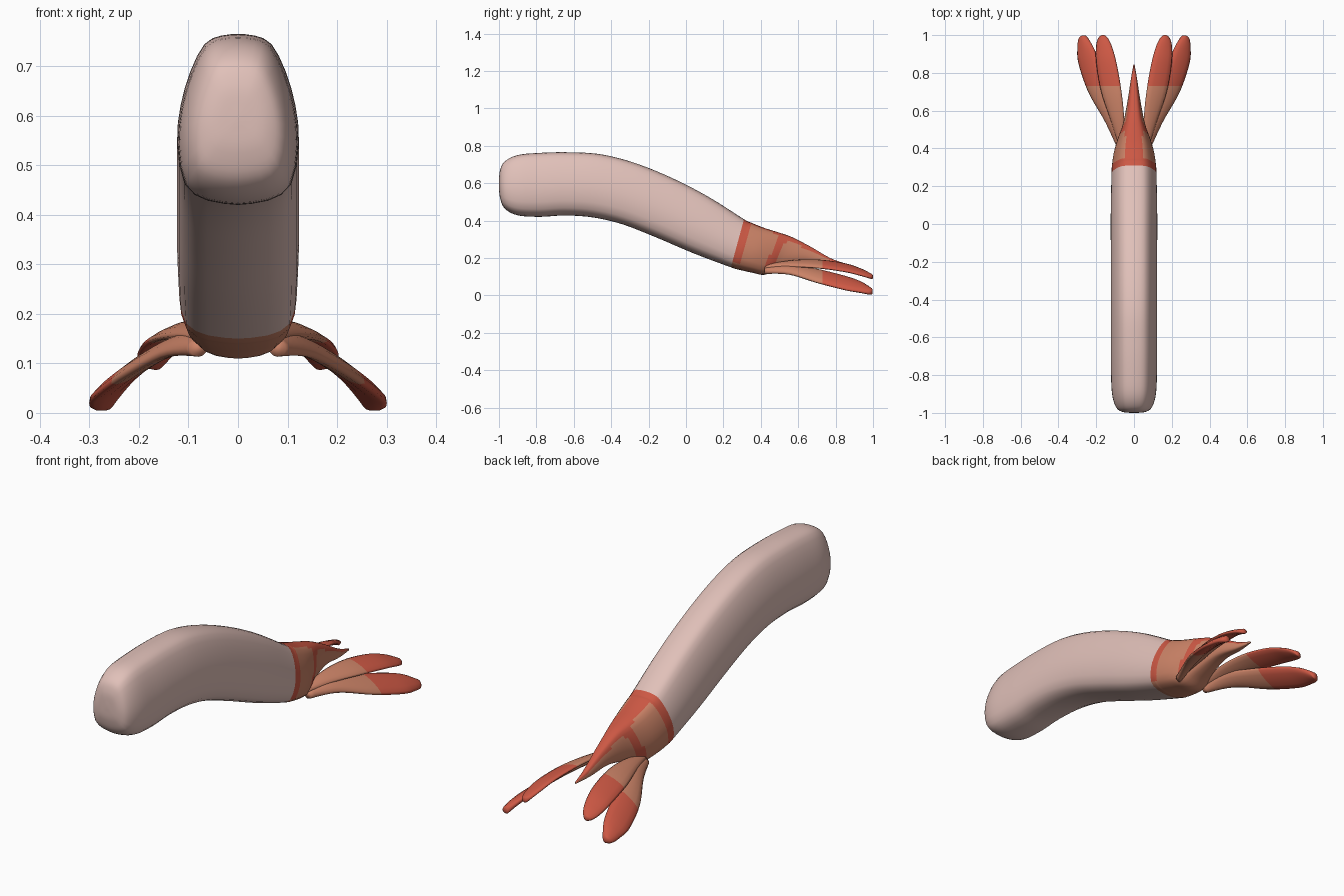
import bpy, bmesh, math

if "Cube" in bpy.data.objects:
    bpy.data.objects.remove(bpy.data.objects["Cube"])


def material(name, rgb):
    m = bpy.data.materials.new(name)
    m.diffuse_color = (*rgb, 1)
    m.use_nodes = True
    m.node_tree.nodes["Principled BSDF"].inputs["Base Color"].default_value = m.diffuse_color
    return m


MATS = [material("pale pink flesh", (0.75, 0.53, 0.485)),
        material("tan shell", (0.60, 0.227, 0.136)),
        material("red shell", (0.61, 0.098, 0.058))]
PINK, TAN, RED = 0, 1, 2


def smooth(points, n):
    """Catmull-Rom curve through tuples, n steps per span."""
    p = [points[0]] + points + [points[-1]]
    out = []
    for i in range(1, len(p) - 2):
        for k in range(n):
            t = k / n
            out.append(tuple(
                0.5 * (2 * b + (c - a) * t + (2 * a - 5 * b + 4 * c - d) * t * t
                       + (3 * b - a - 3 * c + d) * t ** 3)
                for a, b, c, d in zip(*p[i - 1:i + 3])))
    return out + [points[-1]]


def loft(name, rings, paint):
    """Skin the rings, close both ends, colour faces by paint(row, centre, normal)."""
    bm = bmesh.new()
    row_of = bm.faces.layers.int.new("row")
    vr = [[bm.verts.new(c) for c in r] for r in rings]
    n = len(rings[0])
    for k in range(len(vr) - 1):
        for i in range(n):
            j = (i + 1) % n
            f = bm.faces.new((vr[k][i], vr[k][j], vr[k + 1][j], vr[k + 1][i]))
            f[row_of] = k
    for r, k in ((vr[0], 0), (vr[-1], len(vr) - 2)):
        f = bm.faces.new(r)
        f[row_of] = k
    bmesh.ops.recalc_face_normals(bm, faces=bm.faces)
    for f in bm.faces:
        f.smooth = True
        f.material_index = paint(f[row_of], f.calc_center_median(), f.normal)
    bm.faces.layers.int.remove(row_of)
    me = bpy.data.meshes.new(name)
    bm.to_mesh(me)
    bm.free()
    for m in MATS:
        me.materials.append(m)
    ob = bpy.data.objects.new(name, me)
    bpy.context.collection.objects.link(ob)
    return ob


# Body cross-section: (half width, height fraction), narrow top and broad base
half = smooth([(0, 1), (0.28, 0.99), (0.55, 0.94), (0.78, 0.78), (0.94, 0.58),
               (1, 0.36), (0.88, 0.12), (0.5, 0.025), (0, 0)], 2)
section = half + [(-w, v) for w, v in half[-2:0:-1]]

# Body stations: top y, top z, bottom y, bottom z, half width
flesh = [(-1.0, 0.605, -1.0, 0.585, 0.008), (-0.995, 0.665, -0.995, 0.525, 0.06),
         (-0.97, 0.715, -0.97, 0.465, 0.095), (-0.90, 0.75, -0.90, 0.428, 0.116),
         (-0.78, 0.762, -0.78, 0.42, 0.122), (-0.63, 0.765, -0.65, 0.427, 0.123),
         (-0.46, 0.755, -0.50, 0.417, 0.123), (-0.28, 0.71, -0.34, 0.38, 0.123),
         (-0.08, 0.63, -0.16, 0.31, 0.123), (0.12, 0.527, 0.04, 0.225, 0.123),
         (0.31, 0.407, 0.24, 0.15, 0.119)]
shell = [(0.35, 0.388, 0.28, 0.138, 0.117), (0.42, 0.36, 0.35, 0.122, 0.107),
         (0.50, 0.335, 0.42, 0.11, 0.085), (0.57, 0.31, 0.49, 0.14, 0.06),
         (0.67, 0.258, 0.62, 0.175, 0.036), (0.77, 0.20, 0.75, 0.165, 0.018),
         (0.845, 0.172, 0.845, 0.164, 0.003)]
STEPS = 5
rings = [[(w * s, by + (ty - by) * v, bz + (tz - bz) * v) for s, v in section]
         for ty, tz, by, bz, w in smooth(flesh + shell, STEPS)]


def paint_body(row, c, n):
    if row < STEPS * (len(flesh) - 1):
        return PINK
    slant = c.y - 0.5 * (c.z - 0.12)
    if row < STEPS * len(flesh):                 # red ring behind the flesh
        return TAN if n.z < -0.6 else RED
    if n.z > 0.3 and (abs(c.x) < 0.045 or slant > 0.40):   # red back and spike
        return RED
    return RED if 0.40 < slant < 0.45 and n.z > -0.5 else TAN


loft("body_and_tail_spike", rings, paint_body)

# Tail fins: centre x, y, z and half width
inner = [(0.07, 0.42, 0.15, 0.012), (0.088, 0.55, 0.168, 0.036),
         (0.12, 0.70, 0.168, 0.054), (0.146, 0.85, 0.148, 0.054),
         (0.159, 0.94, 0.122, 0.042), (0.164, 0.985, 0.104, 0.025),
         (0.164, 1.0, 0.098, 0.006)]
outer = [(0.08, 0.42, 0.13, 0.014), (0.122, 0.55, 0.138, 0.036),
         (0.188, 0.70, 0.104, 0.055), (0.238, 0.85, 0.066, 0.056),
         (0.256, 0.93, 0.045, 0.044), (0.267, 0.98, 0.026, 0.026),
         (0.266, 0.998, 0.02, 0.008)]


def fin(name, stations, side, slope, thick, edge):
    rings = []
    for x, y, z, w in smooth(stations, 5):
        t = min(thick, w)
        ring = []
        for i in range(12):
            a = math.tau * i / 12
            u, v = w * math.cos(a), t * math.sin(a)
            ring.append((side * (x + u + v * slope), y, z - slope * u + v))
        rings.append(ring)
    loft(name, rings, lambda row, c, n: RED if c.y > edge else TAN)


for label, side in (("left", -1), ("right", 1)):
    fin(label + "_inner_tail_fin", inner, side, 0.38, 0.012, 0.74)
    fin(label + "_outer_tail_fin", outer, side, 0.65, 0.014, 0.73)
